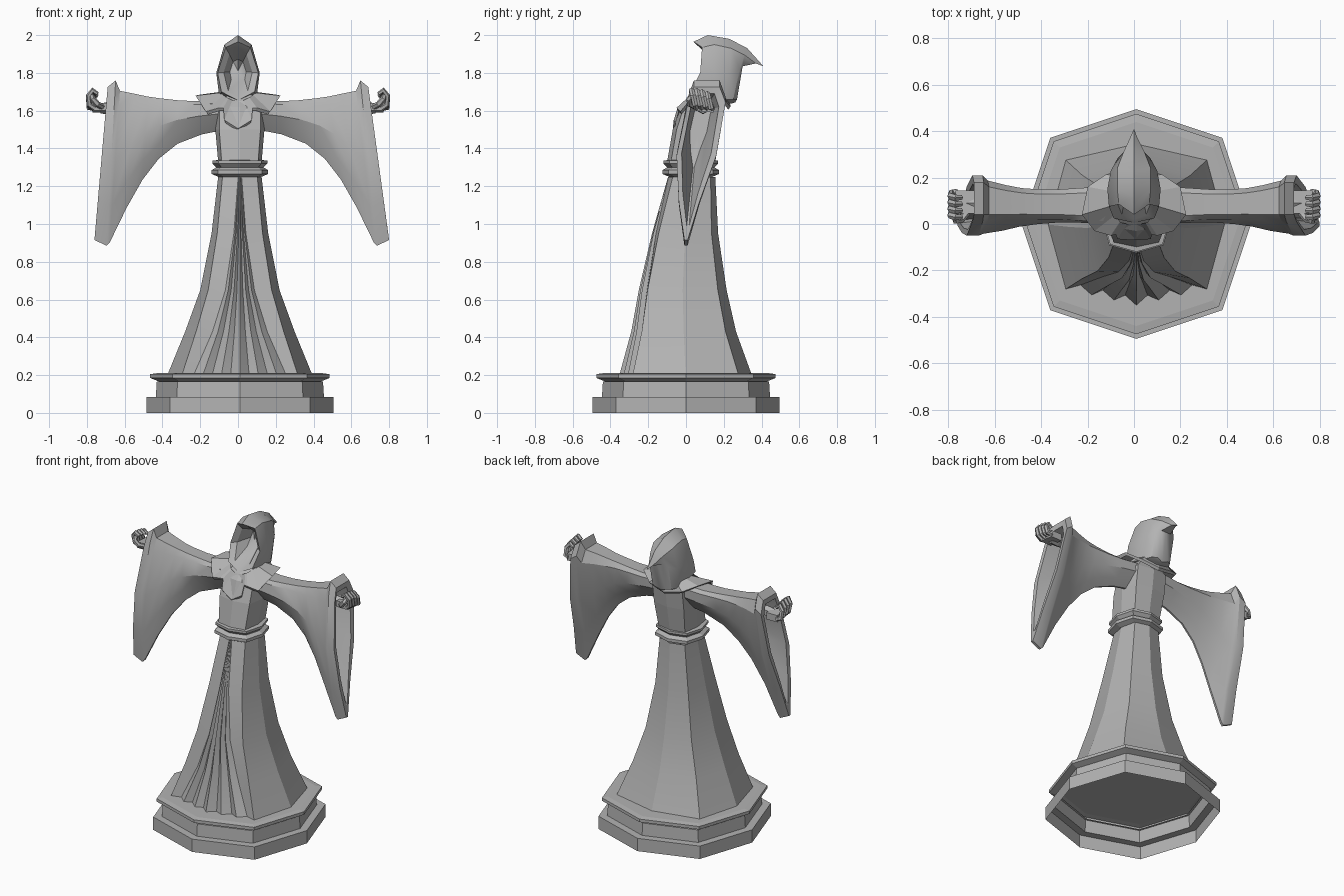
import bpy, bmesh, math
from mathutils import Vector

if "Cube" in bpy.data.objects:
    bpy.data.objects.remove(bpy.data.objects["Cube"], do_unlink=True)

stone = bpy.data.materials.new("grey stone")
stone.use_nodes = True
GREY = (0.45, 0.45, 0.45, 1)
stone.diffuse_color = GREY
stone.node_tree.nodes["Principled BSDF"].inputs["Base Color"].default_value = GREY


def loft(name, rings, cap_start=False, cap_end=False, mirror=False, smooth=0):
    """Skin a list of equally long point rings."""
    bm = bmesh.new()
    rows = [[bm.verts.new(p) for p in ring] for ring in rings]
    n = len(rows[0])
    for a, b in zip(rows, rows[1:]):
        for i in range(n):
            j = (i + 1) % n
            bm.faces.new((a[i], a[j], b[j], b[i]))
    for use, row in ((cap_start, rows[0]), (cap_end, rows[-1])):
        if use:
            mid = bm.verts.new(sum((v.co for v in row), Vector()) / n)
            for i in range(n):
                bm.faces.new((row[i], row[(i + 1) % n], mid))
    bmesh.ops.remove_doubles(bm, verts=bm.verts, dist=0.0005)
    bmesh.ops.recalc_face_normals(bm, faces=bm.faces)
    mesh = bpy.data.meshes.new(name)
    bm.to_mesh(mesh)
    bm.free()
    mesh.materials.append(stone)
    ob = bpy.data.objects.new(name, mesh)
    bpy.context.collection.objects.link(ob)
    if mirror:
        ob.modifiers.new("Mirror", "MIRROR")
    if smooth:
        bpy.ops.object.select_all(action="DESELECT")
        ob.select_set(True)
        bpy.context.view_layer.objects.active = ob
        bpy.ops.object.shade_smooth_by_angle(angle=math.radians(smooth))
    return ob


def octagon(z, hx, yf, yb, k=0.8, sub=1, depth=0.0, spread=1.0):
    """Eight-sided ring; its front edges can hold pleats gathered to the centre by spread."""
    yc = (yf + yb) / 2
    half = [(0, yf), (k * hx, yc + k * (yf - yc)), (hx, yc), (k * hx, yc + k * (yb - yc)), (0, yb)]
    front = []
    for j in range(sub):
        t = j / sub * spread
        front.append((half[1][0] * t, yf + (half[1][1] - yf) * t + depth * (j % 2)))
    pts = front + half[1:]
    pts += [(-x, y) for x, y in pts[-2:0:-1]]
    return [(x + .01, y, z) for x, y in pts]


def both_sides(half):
    """Complete a ring given from front/top centre to back/bottom centre."""
    return half + [(-x, y, z) for x, y, z in half[-2:0:-1]]


def tube(name, path, r, sides=6):
    """Mirrored faceted tube along a path."""
    pts = [Vector(p) for p in path]
    rings = []
    for i, p in enumerate(pts):
        d = (pts[min(i + 1, len(pts) - 1)] - pts[max(i - 1, 0)]).normalized()
        u = d.cross(Vector((0, 1, 0))).normalized()
        v = d.cross(u)
        s = 0.75 if i == len(pts) - 1 else 1
        rings.append([p + s * r * (u * math.cos(a) + v * math.sin(a))
                      for a in (math.tau * k / sides for k in range(sides))])
    return loft(name, rings, cap_start=True, cap_end=True, mirror=True)


# Stepped plinth, an open shell below
plinth = [(0, .495), (.085, .495), (.085, .445), (.165, .44), (.165, .425),
          (.185, .475), (.205, .475), (.21, .44)]
loft("plinth", [octagon(z, r, -r, r, .75) for z, r in plinth])

# Skirt with pleats fanning out from the belt, closed at the hem
skirt = [(1.25, .115, -.095, .155, 0, .12), (.95, .15, -.18, .17, .012, .32),
         (.65, .21, -.25, .215, .022, .55), (.43, .29, -.29, .265, .028, .75),
         (.21, .38, -.35, .345, .032, .95)]
hem = [octagon(z, hx, f, b, .8, 6, d, s) for z, hx, f, b, d, s in skirt]
loft("skirt", hem, cap_end=True, smooth=20)
loft("plinth_ledge", [hem[-1], octagon(.21, .44, -.44, .44, .75, 6)])

# Belt with two flared bands
belt = [(1.25, .115), (1.265, .15), (1.285, .15), (1.3, .125), (1.32, .145), (1.335, .145), (1.34, .11)]
loft("belt", [octagon(z, r, .025 - r, .025 + r, .78) for z, r in belt])

# Torso leaning back towards the neck
torso = [(1.33, .115, -.1, .155), (1.5, .13, -.07, .185), (1.62, .13, -.03, .2), (1.69, .07, .04, .17)]
loft("torso", [octagon(*t, .84) for t in torso], cap_end=True)

# Shoulder collar with pointed flaps
outer = [(0, -.07, 1.505), (.072, -.065, 1.55), (.078, -.045, 1.615), (.1, -.05, 1.615),
         (.17, -.03, 1.595), (.225, .04, 1.68), (.2, .16, 1.685), (.12, .215, 1.645), (0, .235, 1.62)]
inner = [(0, .0, 1.65), (.03, .0, 1.655), (.05, .005, 1.665), (.06, .01, 1.67), (.08, .04, 1.685),
         (.09, .08, 1.695), (.09, .14, 1.7), (.06, .2, 1.7), (0, .23, 1.7)]
under = [(x * .93, y * .93 + .005, z - .015) for x, y, z in outer]
loft("collar", [both_sides(r) for r in (inner, outer, under)])

# Hood: deep hollow, rim, crown and swept-back point
rim = [(0, .04, 1.965), (.065, .085, 1.935), (.108, .075, 1.8), (.088, .025, 1.7), (0, .005, 1.655)]
crown = [(0, .115, 2), (.072, .15, 1.95), (.115, .15, 1.8), (.1, .11, 1.68), (0, .12, 1.635)]
back = [(0, .23, 1.98), (.072, .24, 1.93), (.1, .23, 1.8), (.088, .21, 1.66), (0, .22, 1.635)]
nape = [(0, .325, 1.93), (.045, .31, 1.895), (.07, .285, 1.82), (.07, .25, 1.66), (0, .25, 1.64)]
tip = [(0, .41, 1.835), (.015, .37, 1.85), (.035, .3, 1.835), (.04, .27, 1.66), (0, .262, 1.645)]
ridge = [(0, y, z) for x, y, z in tip]


def shrink(ring, s, dy):
    return [(x * s, y + dy, 1.81 + (z - 1.81) * s) for x, y, z in ring]


lip = shrink(rim, .7, .025)
lip[0] = (0, .085, 1.94)
lip[3:] = [(.052, .04, 1.705), (0, .02, 1.675)]
loft("hood", [both_sides(r) for r in (shrink(rim, .4, .12), lip, rim, crown, back, nape, tip, ridge)],
     cap_start=True, smooth=32)


# Wide hanging sleeves with an open, hollow mouth; the hems sway slightly to one side
def sleeve_ring(sign, top, bottom, hw, yt, yb):
    side = []
    for t, w, c in ((0, .65, 0), (.1, .95, 0), (.45, 1, .5), (.75, .52, .85), (1, .08, 1)):
        x, z = (a + (b - a) * t for a, b in zip(top, bottom))
        side.append((sign * x + .02 * t, yt + (yb - yt) * c, z, hw * w))
    return [(x, y - w, z) for x, y, z, w in side] + [(x, y + w, z) for x, y, z, w in side[::-1]]


stations = [((.06, 1.66), (.08, 1.5), .08, .09, .08), ((.22, 1.65), (.21, 1.475), .075, .085, .075),
            ((.32, 1.655), (.34, 1.425), .068, .085, .065), ((.41, 1.665), (.44, 1.345), .068, .085, .05),
            ((.48, 1.675), (.525, 1.235), .07, .088, .03), ((.55, 1.69), (.61, 1.085), .08, .092, .01),
            ((.625, 1.705), (.70, .9), .092, .1, .0), ((.648, 1.76), (.715, .885), .105, .11, .0),
            ((.69, 1.725), (.78, .915), .105, .11, .0), ((.688, 1.69), (.77, .99), .078, .1, .01),
            ((.5, 1.64), (.54, 1.3), .045, .09, .04)]
for name, sign in (("left_sleeve", 1), ("right_sleeve", -1)):
    loft(name, [sleeve_ring(sign, *s) for s in stations], cap_end=True, smooth=28)

# Hands: wrist, palm, four curled fingers and a thumb
tube("wrist", [(.5, .09, 1.63), (.68, .09, 1.615), (.73, .09, 1.61)], .034)
palm = [[(x, y, z) for y, z in ((.045, 1.6), (.045, 1.64), (.145, 1.635), (.145, 1.59))]
        for x in (.69, .77)]
loft("palm", palm, cap_start=True, cap_end=True, mirror=True)
for i in range(4):
    y = .055 + .028 * i
    lift = (.004, .002, -.004, -.014)[i]
    tube("finger", [(.76, y, 1.612), (.787, y - .006, 1.628 + lift), (.79, y - .018, 1.675 + lift),
                    (.768, y - .026, 1.703 + lift), (.745, y - .024, 1.685 + lift)], .0155)
tube("thumb", [(.72, .05, 1.62), (.745, .02, 1.635), (.768, .015, 1.66), (.775, .035, 1.68)], .016)
